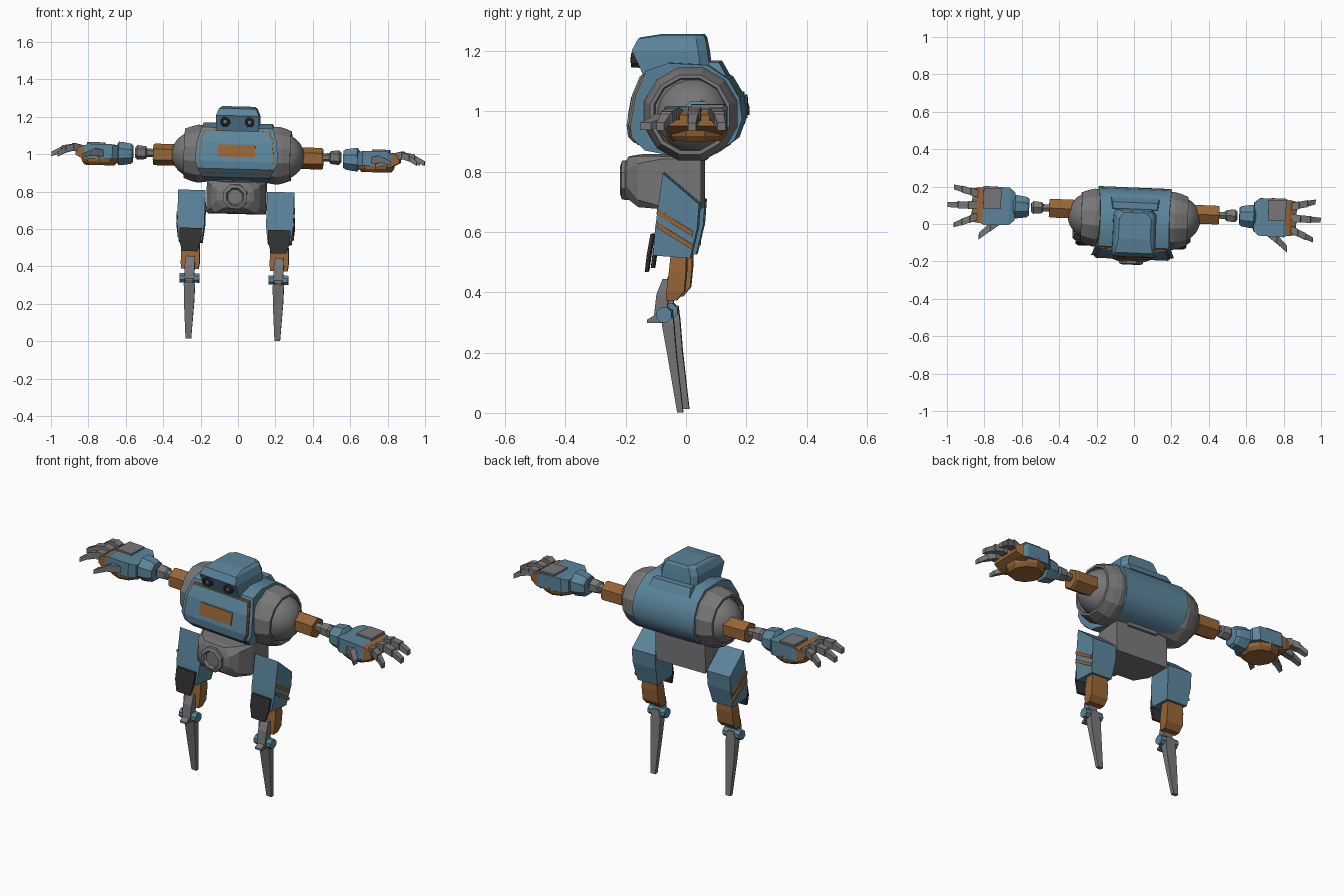
import bpy, bmesh
from math import sin, cos, pi, radians
from mathutils import Matrix, Vector

cube = bpy.data.objects.get("Cube")
if cube:
    bpy.data.objects.remove(cube)


def material(name, r, g, b):
    m = bpy.data.materials.new(name)
    m.use_nodes = True
    m.diffuse_color = (r, g, b, 1)
    m.node_tree.nodes["Principled BSDF"].inputs["Base Color"].default_value = (r, g, b, 1)
    return m


BLUE = material("steel blue", .105, .235, .33)
ORANGE = material("burnt orange", .31, .13, .035)
GREY = material("mid grey", .185, .185, .185)
DARK = material("charcoal", .03, .03, .03)

# The whole figure leans and turns slightly about its chest
PIVOT = Vector((0, .03, 1))
POSE = (Matrix.Translation(PIVOT) @ Matrix.Rotation(radians(-2.4), 4, 'Z')
        @ Matrix.Rotation(radians(1.5), 4, 'Y') @ Matrix.Translation(-PIVOT))


def place(axis, t, u, v):
    return {'x': (t, u, v), 'y': (u, t, v), 'z': (u, v, t)}[axis]


def rect(axis, t, u0, u1, v0, v1):
    return [place(axis, t, u, v) for u, v in ((u0, v0), (u1, v0), (u1, v1), (u0, v1))]


def ngon(axis, t, u, v, r, n=8):
    angles = [(i + .5) * 2 * pi / n for i in range(n)]
    return [place(axis, t, u + r * cos(a) / cos(pi / n), v + r * sin(a) / cos(pi / n))
            for a in angles]


def loft(name, rings, mat, smooth=False, flip=1):
    bm = bmesh.new()
    rows = [[bm.verts.new(POSE @ Vector((flip * p[0], p[1], p[2]))) for p in r] for r in rings]
    n = len(rows[0])
    for a, b in zip(rows, rows[1:]):
        for i in range(n):
            j = (i + 1) % n
            bm.faces.new((a[i], a[j], b[j], b[i]))
    bm.faces.new(rows[0])
    bm.faces.new(rows[-1])
    bmesh.ops.recalc_face_normals(bm, faces=bm.faces)
    mesh = bpy.data.meshes.new(name)
    bm.to_mesh(mesh)
    bm.free()
    mesh.materials.append(mat)
    if smooth:
        mesh.polygons.foreach_set("use_smooth", [True] * len(mesh.polygons))
        mesh.set_sharp_from_angle(angle=radians(35))
    ob = bpy.data.objects.new(name, mesh)
    bpy.context.collection.objects.link(ob)


def pair(name, rings, mat, smooth=False):
    loft("left_" + name, rings, mat, smooth)
    loft("right_" + name, rings, mat, smooth, -1)


# Torso shell: side profile (y, z) with a half width at each point
shell = [(-.13, .875, .18), (-.172, .92, .205), (-.176, .96, .222), (-.158, 1.06, .215),
         (-.125, 1.14, .19), (-.05, 1.165, .185), (.08, 1.158, .185), (.15, 1.11, .19),
         (.185, 1.05, .195), (.195, .98, .195), (.17, .91, .185), (.11, .865, .175), (0, .85, .165)]
loft("torso_shell", [[(s * w, y, z) for y, z, w in shell] for s in (-1, 1)], BLUE, True)


def front_y(z):
    for (y0, z0, _), (y1, z1, _) in zip(shell[:5], shell[1:5]):
        if z <= z1:
            return y0 + (y1 - y0) * (z - z0) / (z1 - z0)


def chest_layer(name, rows, offset, mat):
    loft(name, [rect('z', z, -w, w, front_y(z) - offset, front_y(z) + .02)
                for z, w in rows], mat)


# Chest: trim, raised panel and badge plate
chest_layer("chest_trim", [(.893, .168), (.92, .183), (.96, .203), (1.06, .196), (1.126, .178)],
            .007, ORANGE)
chest_layer("chest_panel", [(.9, .162), (.92, .177), (.96, .196), (1.06, .189), (1.12, .172)],
            .013, BLUE)
chest_layer("chest_badge", [(.985, .1), (1.05, .1)], .018, ORANGE)

# Head with brow, and eyes
head = [(1.09, .09, -.13, .09), (1.13, .115, -.14, .085), (1.205, .115, -.175, .075),
        (1.243, .1, -.155, .068), (1.255, .085, -.08, .06)]
loft("head", [[(-w, a, z), (w, a, z), (w, b - .03, z), (w - .025, b, z),
               (.025 - w, b, z), (-w, b - .03, z)] for z, w, a, b in head], BLUE)
loft("back_collar", [rect('z', 1.12, -.13, .13, .06, .14),
                     rect('z', 1.165, -.12, .12, .08, .115)], BLUE)
pair("eye", [ngon('y', y, .065, 1.172, r) for y, r in
             ((-.14, .026), (-.178, .024), (-.18, .016), (-.17, .014))], DARK)
pair("eye_lens", [ngon('y', y, .065, 1.172, .008) for y in (-.165, -.174)], GREY)

# Shoulder cups and balls
pair("shoulder_cup", [ngon('x', x, .025, .997, r, 12) for x, r in
                      ((.1, .14), (.19, .152), (.212, .155), (.245, .147), (.285, .132),
                       (.285, .12), (.26, .116))], GREY)
pair("shoulder_ball", [ngon('x', .225 + .13 * sin(a), .035, .992, .124 * cos(a), 20)
                       for a in [i * pi / 20 for i in range(10)]], GREY, True)

# Arm
AY, AZ = .066, .987
pair("upper_arm", [ngon('x', x, AY, AZ, r, 6) for x, r in
                   ((.32, .05), (.445, .05), (.455, .046))], ORANGE)
pair("elbow_link", [ngon('x', x, AY, AZ + .008, r, 6) for x, r in
                    ((.45, .018), (.488, .02), (.495, .03), (.54, .034), (.552, .022))], GREY)
pair("forearm_cup", [ngon('x', x, AY, AZ, r, 8) for x, r in
                     ((.563, .045), (.575, .054), (.61, .06), (.638, .063), (.65, .045))], BLUE)

# Hand
pair("hand_back", [rect('x', x, AY - h, AY + h, .957, top) for x, h, top in
                   ((.64, .075, 1.025), (.67, .1, 1.035), (.8, .104, 1.035), (.835, .09, 1.015))],
     BLUE)
pair("palm_pad", [ngon('z', z, .74, AY, r, 10) for z, r in
                  ((.922, .078), (.94, .094), (.968, .1))], ORANGE)
pair("knuckles", [rect('x', x, AY - h, AY + h, low, top) for x, h, low, top in
                  ((.8, .092, .945, 1.03), (.83, .096, .955, 1.026), (.868, .088, .975, 1.01))],
     ORANGE)
pair("hand_plate", [rect('z', z, .715, .81, .05, .16) for z in (1.03, 1.044)], GREY)
for name, base, tip in (("back_finger", .128, .158), ("middle_finger", .066, .062),
                        ("front_finger", .005, -.045)):
    rings = []
    for t, z, h in ((0, 1.008, .02), (.3, 1.016, .021), (.32, 1.014, .018),
                    (.65, 1.004, .019), (.67, 1.0, .016), (1, .975, .013)):
        x, y = .84 + .16 * t - abs(tip - AY) * .35 * t, base + (tip - base) * t
        rings.append(rect('x', x, y - h, y + h, z - h, z + h))
    pair(name, rings, GREY)
pair("thumb", [rect('x', x, y - w, y + w, z - h, z + h) for x, y, w, z, h in
               ((.71, -.01, .02, .985, .018), (.765, -.045, .026, .992, .02),
                (.772, -.052, .023, .99, .016), (.825, -.1, .018, .972, .012))], GREY)

# Waist and pelvis
loft("waist", [rect('z', .84, -.09, .09, -.05, .07), rect('z', .92, -.08, .08, -.05, .07)], GREY)


def cut_rect(y, w, z0, z1, c):
    return [(x, y, z) for x, z in ((-w, z0 + c), (-w + c, z0), (w - c, z0), (w, z0 + c),
                                   (w, z1 - c), (w - c, z1), (c - w, z1), (-w, z1 - c))]


loft("pelvis", [cut_rect(*r) for r in
                ((.056, .158, .68, .855, .004), (-.08, .158, .68, .855, .01),
                 (-.155, .13, .685, .855, .025), (-.19, .1, .71, .85, .04),
                 (-.2, .075, .72, .83, .035))], GREY)
loft("pelvis_nozzle", [ngon('y', y, 0, .772, r) for y, r in
                       ((-.18, .066), (-.212, .064), (-.218, .046), (-.203, .038))], GREY)

# Thigh with side stripes and knee plate
LX = .238
thigh = [(-.065, .803), (.056, .7), (.05, .62), (.026, .52), (-.098, .53), (-.09, .62)]
pair("thigh", [[(LX + x * (1 if z > .6 else .85), y, z) for y, z in thigh]
               for x in (-.073, .073)], BLUE)
for name, z in (("upper_stripe", .685), ("lower_stripe", .64)):
    side = [(-.083, z), (.036, z - .075), (.036, z - .093), (-.085, z - .018)]
    pair(name, [[(LX + (.074 if v > .6 else .073 - (.6 - v) * .08) + d, y, v) for y, v in side]
                for d in (-.005, .004)], ORANGE)
pair("knee_plate", [rect('z', z, LX - w, LX + w, y, y + .012) for z, w, y in
                    ((.6, .06, -.106), (.535, .058, -.118), (.475, .042, -.126))], DARK)

# Shin, ankle and spike foot
pair("shin", [rect('z', z, LX - w, LX + w, a, b) for z, w, a, b in
              ((.53, .045, -.04, .012), (.48, .05, -.045, .012), (.41, .05, -.054, .005),
               (.38, .046, -.056, -.02))], ORANGE)
pair("shin_strut", [rect('z', z, LX - w, LX + w, a, b) for z, w, a, b in
                    ((.45, .022, -.068, -.04), (.4, .027, -.088, -.045),
                     (.31, .024, -.098, -.06))], GREY)
pair("ankle_axle", [ngon('x', LX + x, -.062, .332, .025) for x in (-.053, .053)], BLUE)
pair("ankle_spur", [rect('y', y, LX - .02, LX + .02, .305, top)
                    for y, top in ((-.12, .315), (-.07, .345))], GREY)
pair("spike_foot", [rect('z', z, LX - w, LX + w, a, b) for z, w, a, b in
                    ((.35, .02, -.066, -.036), (.3, .03, -.07, -.03),
                     (.2, .027, -.052, -.022), (.007, .015, -.02, 0))], GREY)
